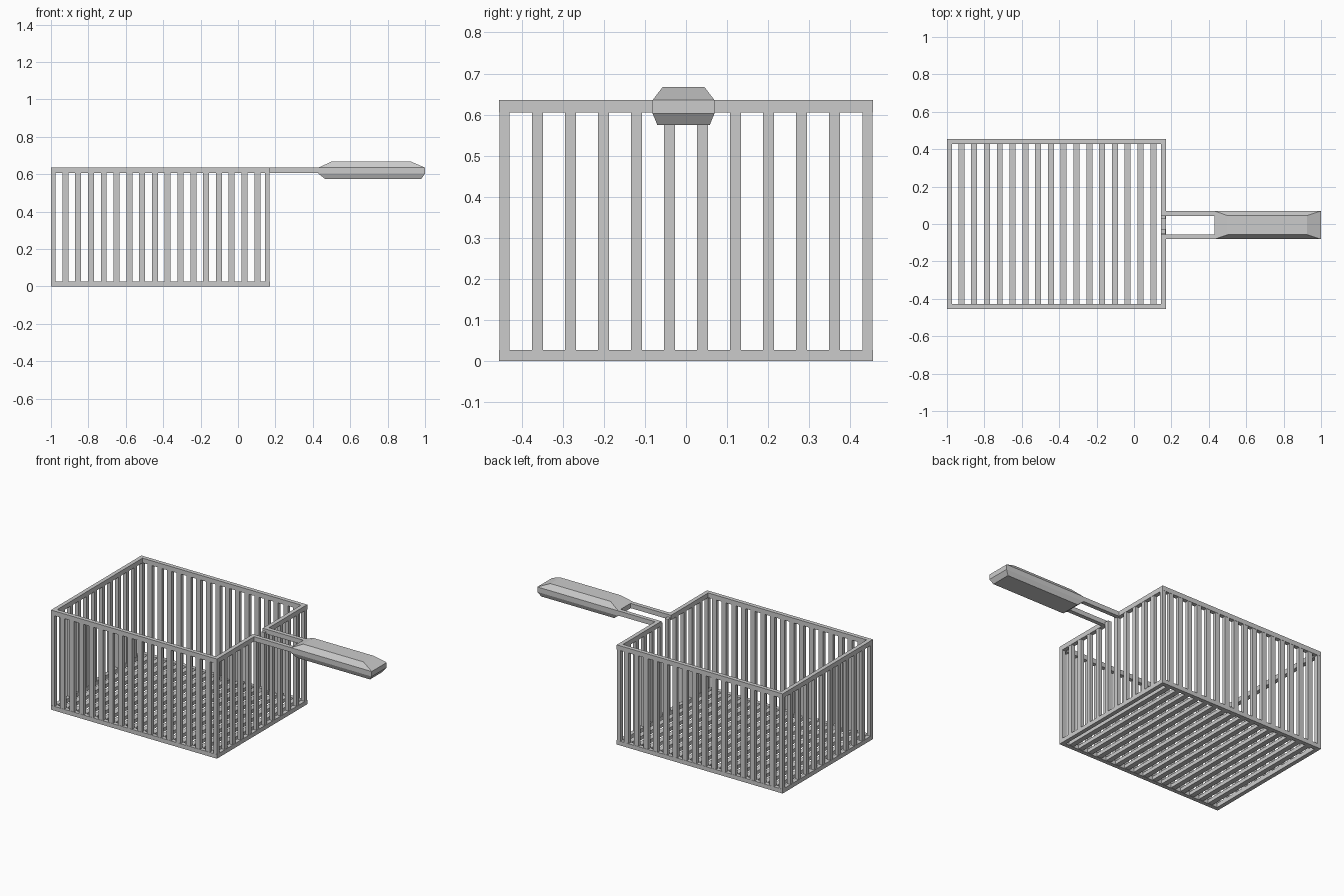
import bpy
import bmesh
from mathutils import Vector

if "Cube" in bpy.data.objects:
    bpy.data.objects.remove(bpy.data.objects["Cube"])

X0, X1, Y = -0.987, 0.157, 0.442      # wire centre lines of the basket
T = 0.026                             # wire thickness
Z_LOW, Z_RIM = 0.0135, 0.620          # centre heights of floor frame and rim
HY = -0.006                           # handle centre line in y


def finish(name, bm):
    bmesh.ops.recalc_face_normals(bm, faces=bm.faces)
    mesh = bpy.data.meshes.new(name)
    bm.to_mesh(mesh)
    bm.free()
    obj = bpy.data.objects.new(name, mesh)
    bpy.context.collection.objects.link(obj)
    return obj


def add_box(bm, centre, size):
    verts = bmesh.ops.create_cube(bm, size=1)["verts"]
    for v in verts:
        v.co = Vector([c + p * s for c, p, s in zip(centre, v.co, size)])


def wire(name, path, z, height, closed):
    """Flat square-section wire with mitred corners along an xy path."""
    pts = [Vector(p) for p in path]
    n = len(pts)
    bm = bmesh.new()
    rings = []
    for i, p in enumerate(pts):
        a = pts[i - 1] if closed or i > 0 else None
        b = pts[(i + 1) % n] if closed or i < n - 1 else None
        d1 = (p - a).normalized() if a else (b - p).normalized()
        d2 = (b - p).normalized() if b else d1
        n1, n2 = Vector((-d1.y, d1.x)), Vector((-d2.y, d2.x))
        m = (n1 + n2) / (1 + n1.dot(n2)) * T / 2
        rings.append([bm.verts.new((p.x + s * m.x, p.y + s * m.y, z + h * height / 2))
                      for s, h in ((-1, -1), (1, -1), (1, 1), (-1, 1))])
    for i in range(n if closed else n - 1):
        r, q = rings[i], rings[(i + 1) % n]
        for k in range(4):
            bm.faces.new((r[k], r[(k + 1) % 4], q[(k + 1) % 4], q[k]))
    if not closed:
        bm.faces.new(rings[0])
        bm.faces.new(rings[-1])
    return finish(name, bm)


# Floor frame, and the rim whose ends turn outward into the handle
wire("floor_frame", [(X0, -Y), (X1, -Y), (X1, Y), (X0, Y)], Z_LOW, 0.027, True)
hp, hm = HY + 0.062, HY - 0.062
wire("rim_and_handle_rods",
     [(0.5, hp), (X1, hp), (X1, Y), (X0, Y), (X0, -Y), (X1, -Y), (X1, hm), (0.5, hm)],
     Z_RIM, 0.030, False)

bar_x = [-0.923 + i * 0.0684 for i in range(16)]
bar_y = [-Y + (i + 1) * 2 * Y / 11 for i in range(10)]
zc, zh = (Z_LOW + Z_RIM) / 2, Z_RIM - Z_LOW

# Corner posts
bm = bmesh.new()
for x in (X0, X1):
    for y in (-Y, Y):
        add_box(bm, (x, y, zc), (T - 0.001, T - 0.001, zh))
finish("corner_posts", bm)

# Upright bars of the long walls
for name, y in (("front_wall_bars", -Y), ("back_wall_bars", Y)):
    bm = bmesh.new()
    for x in bar_x:
        add_box(bm, (x, y, zc), (0.032, 0.023, zh))
    finish(name, bm)

# Upright bars of the short walls
for name, x in (("left_wall_bars", X0), ("right_wall_bars", X1)):
    bm = bmesh.new()
    for y in bar_y:
        add_box(bm, (x, y, zc), (0.023, 0.027, zh))
    finish(name, bm)

# Floor bars
bm = bmesh.new()
for x in bar_x:
    add_box(bm, (x, 0, Z_LOW), (0.032, 2 * Y, 0.023))
finish("floor_bars", bm)

# Faceted grip: four stacked rectangles (x start, x end, half width, z)
bm = bmesh.new()
layers = [(0.465, 0.98, 0.064, 0.575), (0.43, 1.0, 0.0755, 0.603),
          (0.43, 1.0, 0.0755, 0.635), (0.50, 0.925, 0.051, 0.667)]
rings = [[bm.verts.new((x, HY + s * w, z))
          for x, s in ((a, -1), (b, -1), (b, 1), (a, 1))] for a, b, w, z in layers]
for r, q in zip(rings, rings[1:]):
    for k in range(4):
        bm.faces.new((r[k], r[(k + 1) % 4], q[(k + 1) % 4], q[k]))
bm.faces.new(rings[0])
bm.faces.new(rings[-1])
finish("handle_grip", bm)
